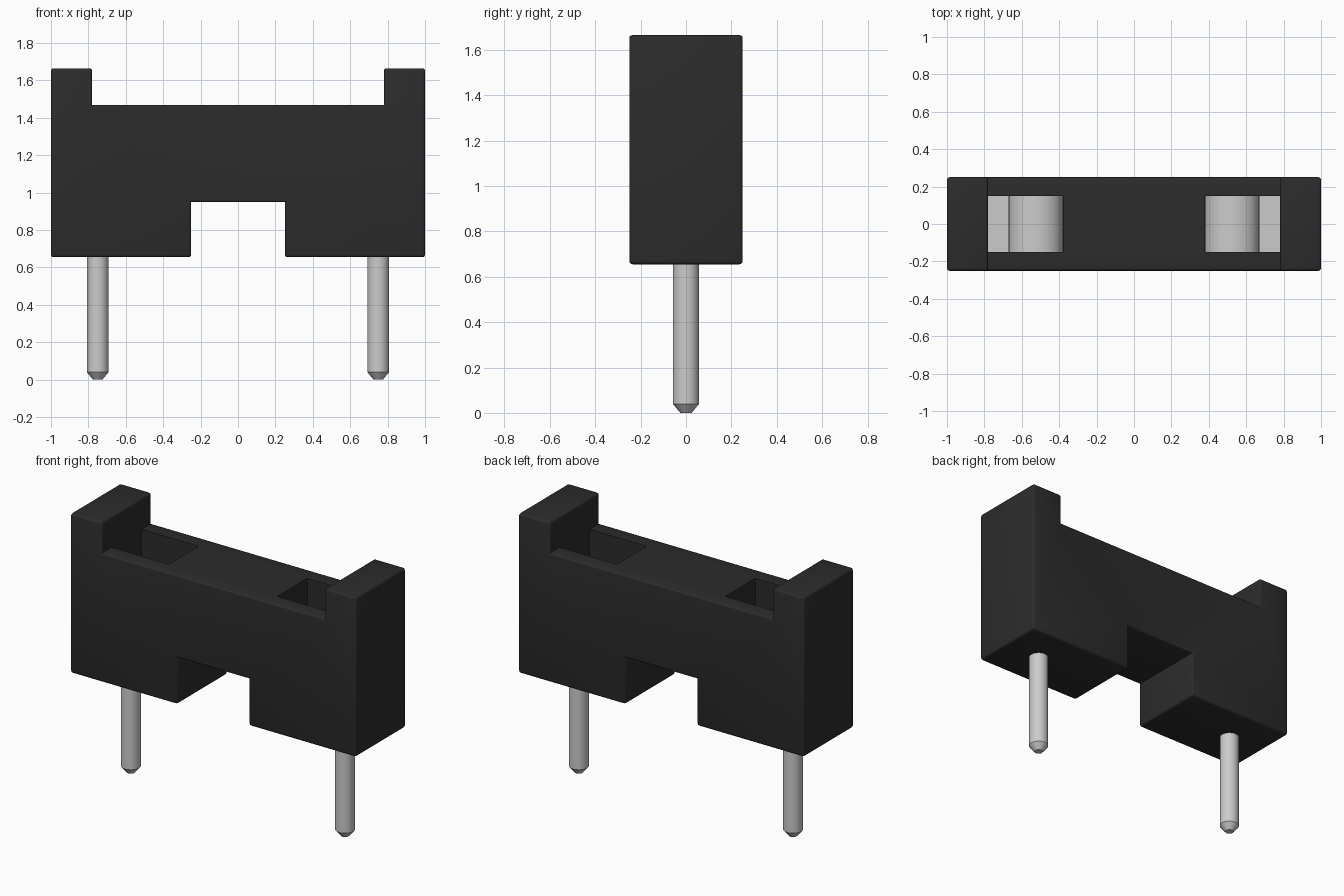
import bpy, bmesh, math

if "Cube" in bpy.data.objects:
    bpy.data.objects.remove(bpy.data.objects["Cube"])

black = bpy.data.materials.new("black_plastic")
black.diffuse_color = (0.025, 0.025, 0.025, 1)
black.use_nodes = True
black.node_tree.nodes["Principled BSDF"].inputs["Base Color"].default_value = black.diffuse_color


def extrude_profile(name, pts, half_depth, bevel=0):
    """Extrude an x-z outline along y, optionally rounding the convex edges."""
    bm = bmesh.new()
    face = bm.faces.new([bm.verts.new((x, -half_depth, z)) for x, z in pts])
    ext = bmesh.ops.extrude_face_region(bm, geom=[face])
    moved = [v for v in ext["geom"] if isinstance(v, bmesh.types.BMVert)]
    bmesh.ops.translate(bm, verts=moved, vec=(0, 2 * half_depth, 0))
    bmesh.ops.recalc_face_normals(bm, faces=bm.faces)
    if bevel:
        edges = [e for e in bm.edges if e.calc_face_angle_signed() > 0.5]
        bmesh.ops.bevel(bm, geom=edges, offset=bevel, segments=3, profile=0.5,
                        affect='EDGES', clamp_overlap=True)
    mesh = bpy.data.meshes.new(name)
    bm.to_mesh(mesh)
    bm.free()
    obj = bpy.data.objects.new(name, mesh)
    bpy.context.collection.objects.link(obj)
    return obj


def smooth(obj, angle=35):
    bpy.ops.object.select_all(action='DESELECT')
    obj.select_set(True)
    bpy.context.view_layer.objects.active = obj
    bpy.ops.object.shade_smooth_by_angle(angle=math.radians(angle))


# Housing: end towers, recessed top and a notch underneath
half = [(0.25, 0.95), (0.25, 0.655), (1, 0.655), (1, 1.665), (0.78, 1.665), (0.78, 1.47)]
outline = half + [(-x, z) for x, z in reversed(half)]
housing = extrude_profile("housing", outline, 0.25, 0.014)
housing.data.materials.append(black)

for side, s in (("left", -1), ("right", 1)):
    # Contact pocket cut into the recessed top
    cutter = extrude_profile(side + "_pocket_cutter",
                             [(s * 0.38, 0.76), (s * 0.78, 0.76), (s * 0.78, 1.56), (s * 0.38, 1.56)], 0.15)
    cutter.hide_render = True
    cutter.hide_set(True)
    cut = housing.modifiers.new(side + "_pocket", 'BOOLEAN')
    cut.operation = 'DIFFERENCE'
    cut.solver = 'EXACT'
    cut.object = cutter

    # Spring contact: flat foot by the outer wall, arched leaf towards the middle
    arc = [(s * (0.525 + 0.145 * math.cos(a)), 0.86 + 0.12 * math.sin(a))
           for a in [math.pi * i / 16 for i in range(17)]]
    pts = [(s * 0.38, 0.76), (s * 0.78, 0.76), (s * 0.78, 0.82), (s * 0.67, 0.82)] + arc
    smooth(extrude_profile(side + "_contact", pts, 0.149))

    # Round pin with a chamfered tip
    bm = bmesh.new()
    rings = []
    for r, z in ((0.025, 0), (0.058, 0.04), (0.058, 0.78)):
        rings.append([bm.verts.new((s * 0.75 + r * math.cos(t), r * math.sin(t), z))
                      for t in [math.tau * i / 32 for i in range(32)]])
    for a, b in zip(rings, rings[1:]):
        for i in range(32):
            j = (i + 1) % 32
            bm.faces.new((a[i], a[j], b[j], b[i]))
    bm.faces.new(rings[0][::-1])
    bm.faces.new(rings[-1])
    mesh = bpy.data.meshes.new(side + "_pin")
    bm.to_mesh(mesh)
    bm.free()
    pin = bpy.data.objects.new(side + "_pin", mesh)
    bpy.context.collection.objects.link(pin)
    smooth(pin)

smooth(housing)
